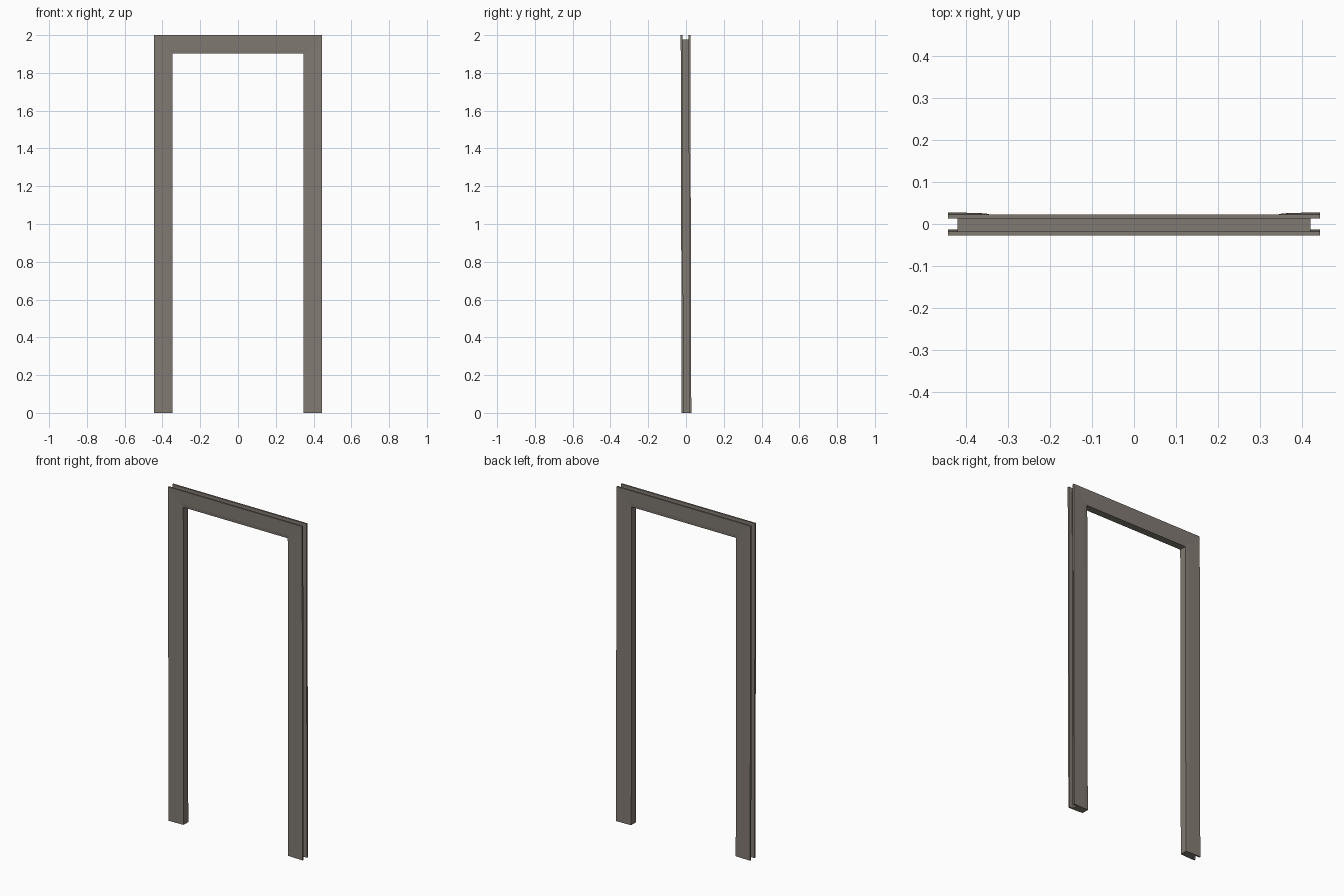
import bpy, bmesh

if "Cube" in bpy.data.objects:
    bpy.data.objects.remove(bpy.data.objects["Cube"])

HALF_W, HEIGHT = 0.444, 2.0
LEAN = 0.0025   # slight tilt: foot towards +y, head towards -y

mat = bpy.data.materials.new("taupe")
mat.diffuse_color = (0.22, 0.195, 0.17, 1)
mat.use_nodes = True
mat.node_tree.nodes["Principled BSDF"].inputs["Base Color"].default_value = mat.diffuse_color

# Half cross-section: (distance inward from outer edge, y)
half = [(0.023, 0.0155), (0.0, 0.0155), (0.0, 0.0255), (0.078, 0.0235), (0.098, 0.0215)]
# Mirror to the full H-like section: two casings joined by the jamb
profile = half + [(d, -y) for d, y in reversed(half)]


def sweep_door_frame(name, section):
    """Sweep the section up one side, across the head with mitres, and down."""
    bm = bmesh.new()
    rings = []
    for side, top in ((-1, False), (-1, True), (1, True), (1, False)):
        ring = []
        for d, y in section:
            z = HEIGHT - d if top else 0.0
            ring.append(bm.verts.new((side * (HALF_W - d), y + LEAN * (1 - z), z)))
        rings.append(ring)
    n = len(section)
    for a, b in zip(rings, rings[1:]):
        for i in range(n):
            j = (i + 1) % n
            bm.faces.new((a[i], a[j], b[j], b[i]))
    # Flat ends of the legs
    bm.faces.new(rings[0])
    bm.faces.new(rings[-1][::-1])
    bmesh.ops.recalc_face_normals(bm, faces=bm.faces)
    me = bpy.data.meshes.new(name)
    bm.to_mesh(me)
    bm.free()
    me.materials.append(mat)
    ob = bpy.data.objects.new(name, me)
    bpy.context.collection.objects.link(ob)
    return ob


# Door frame: both jambs, head and casings
sweep_door_frame("door_frame", profile)
